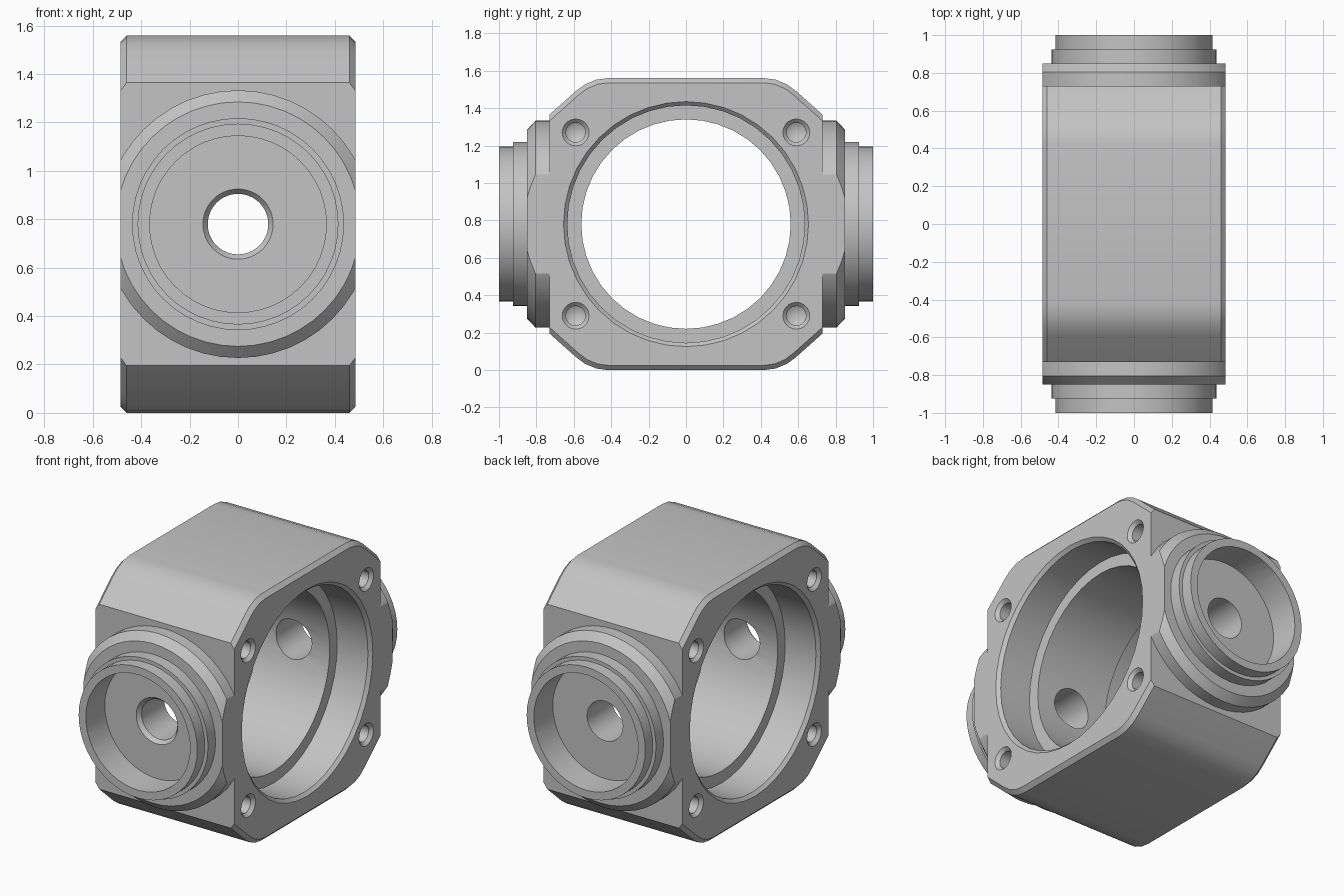
import bpy, bmesh
from math import cos, sin, tau, radians
from mathutils import Matrix, Vector

if "Cube" in bpy.data.objects:
    bpy.data.objects.remove(bpy.data.objects["Cube"])

MID = 0.78         # height of both bore axes
HALF_W = 0.485     # half width of the body in x
HALF_D = 0.73      # half depth of the block in y

metal = bpy.data.materials.new("machined grey metal")
metal.use_nodes = True
GREY = (0.55, 0.55, 0.55, 1)
metal.diffuse_color = GREY
metal.node_tree.nodes["Principled BSDF"].inputs["Base Color"].default_value = GREY


def finish(bm, name):
    bmesh.ops.recalc_face_normals(bm, faces=bm.faces)
    mesh = bpy.data.meshes.new(name)
    bm.to_mesh(mesh)
    bm.free()
    mesh.materials.append(metal)
    ob = bpy.data.objects.new(name, mesh)
    bpy.context.collection.objects.link(ob)
    return ob


def trim(bm, axis, limit):
    """Slice off everything beyond +-limit along an axis and cap the cuts."""
    for s in (-1, 1):
        normal = Vector((0, 0, 0))
        normal[axis] = s
        bmesh.ops.bisect_plane(bm, geom=bm.verts[:] + bm.edges[:] + bm.faces[:],
                               plane_co=normal * limit, plane_no=normal, clear_outer=True)
        rim = [e for e in bm.edges if e.is_boundary]
        bmesh.ops.holes_fill(bm, edges=rim, sides=0)


def lathe(name, profile, axis, centre, segs=32, trim_x=None):
    """Revolve (radius, height) points about an axis through centre."""
    bm = bmesh.new()
    turn = Vector((0, 0, 1)).rotation_difference(Vector(axis)).to_matrix().to_4x4()
    place = Matrix.Translation(centre) @ turn
    rings = []
    for r, h in profile:
        count = segs if r else 1
        rings.append([bm.verts.new(place @ Vector((r * cos(tau * i / segs), r * sin(tau * i / segs), h)))
                      for i in range(count)])
    for a, b in zip(rings, rings[1:]):
        for i in range(segs):
            j = (i + 1) % segs
            if len(a) == 1:
                bm.faces.new((a[0], b[i], b[j]))
            elif len(b) == 1:
                bm.faces.new((a[i], a[j], b[0]))
            else:
                bm.faces.new((a[i], a[j], b[j], b[i]))
    if trim_x:
        trim(bm, 0, trim_x)
    return finish(bm, name)


def combine(target, tool, operation):
    mod = target.modifiers.new(tool.name, 'BOOLEAN')
    mod.operation = operation
    mod.solver = 'EXACT'
    mod.object = tool
    bpy.context.view_layer.objects.active = target
    bpy.ops.object.modifier_apply(modifier=mod.name)
    bpy.data.objects.remove(tool)


# Block with rounded sloping corners, chamfered side edges and flat ends
quarter = [(0.85, 0.478), (0.59, 0.71), (0.54, 0.747), (0.48, 0.772), (0.42, 0.78)]
outline = quarter + [(-y, z) for y, z in reversed(quarter)]
outline += [(-y, -z) for y, z in outline]
bm = bmesh.new()
cap = bm.faces.new([bm.verts.new((-HALF_W, y, MID + z)) for y, z in outline])
grown = bmesh.ops.extrude_face_region(bm, geom=[cap], use_keep_orig=True)
bmesh.ops.translate(bm, vec=(2 * HALF_W, 0, 0),
                    verts=[g for g in grown["geom"] if isinstance(g, bmesh.types.BMVert)])
bmesh.ops.recalc_face_normals(bm, faces=bm.faces)
cap_edges = [e for e in bm.edges if abs(e.verts[0].co.x - e.verts[1].co.x) < 0.001]
bmesh.ops.bevel(bm, geom=cap_edges, offset=0.025, segments=1, affect='EDGES')
trim(bm, 1, HALF_D)
body = finish(bm, "valve_body")

# Stepped end bosses, their flanges trimmed flush with the block sides
boss = [(0, 0.6), (0.553, 0.6), (0.553, 0.805), (0.505, 0.85), (0.438, 0.85),
        (0.438, 0.925), (0.415, 0.925), (0.415, 1.0), (0, 1.0)]
for s, side in ((-1, "front"), (1, "back")):
    combine(body, lathe(side + "_boss", boss, (0, s, 0), (0, 0, MID), 48, HALF_W), 'UNION')

# Main cross bore with counterbores and chamfered mouths
half_bore = [(0.56, 0.25), (0.635, 0.25), (0.635, 0.465), (0.665, 0.495), (0, 0.495)]
bore = [(r, -h) for r, h in reversed(half_bore)] + half_bore
combine(body, lathe("main_bore", bore, (1, 0, 0), (0, 0, MID), 40), 'DIFFERENCE')

# End recesses with port holes; only the front port is countersunk
for s, side in ((-1, "front"), (1, "back")):
    mouth = [(0.125, 0.785), (0.145, 0.81)] if s < 0 else [(0.125, 0.81)]
    port = [(0, 0.4), (0.125, 0.4)] + mouth + [(0.365, 0.81), (0.365, 1.05), (0, 1.05)]
    combine(body, lathe(side + "_port", port, (0, s, 0), (0, 0, MID), 48), 'DIFFERENCE')

# Blind screw holes in the corners of both sides
screw = [(0, 0.24), (0.052, 0.27), (0.052, 0.465), (0.082, 0.495), (0, 0.495)]
for sx in (-1, 1):
    for sy in (-1, 1):
        for sz in (-1, 1):
            hole = lathe("screw_hole", screw, (sx, 0, 0), (0, sy * 0.59, MID + sz * 0.49), 20)
            combine(body, hole, 'DIFFERENCE')

# Single finish with smooth curved walls and crisp edges
body.data.materials.clear()
body.data.materials.append(metal)
for poly in body.data.polygons:
    poly.material_index = 0
bpy.ops.object.select_all(action='DESELECT')
body.select_set(True)
bpy.context.view_layer.objects.active = body
bpy.ops.object.shade_smooth_by_angle(angle=radians(25))
